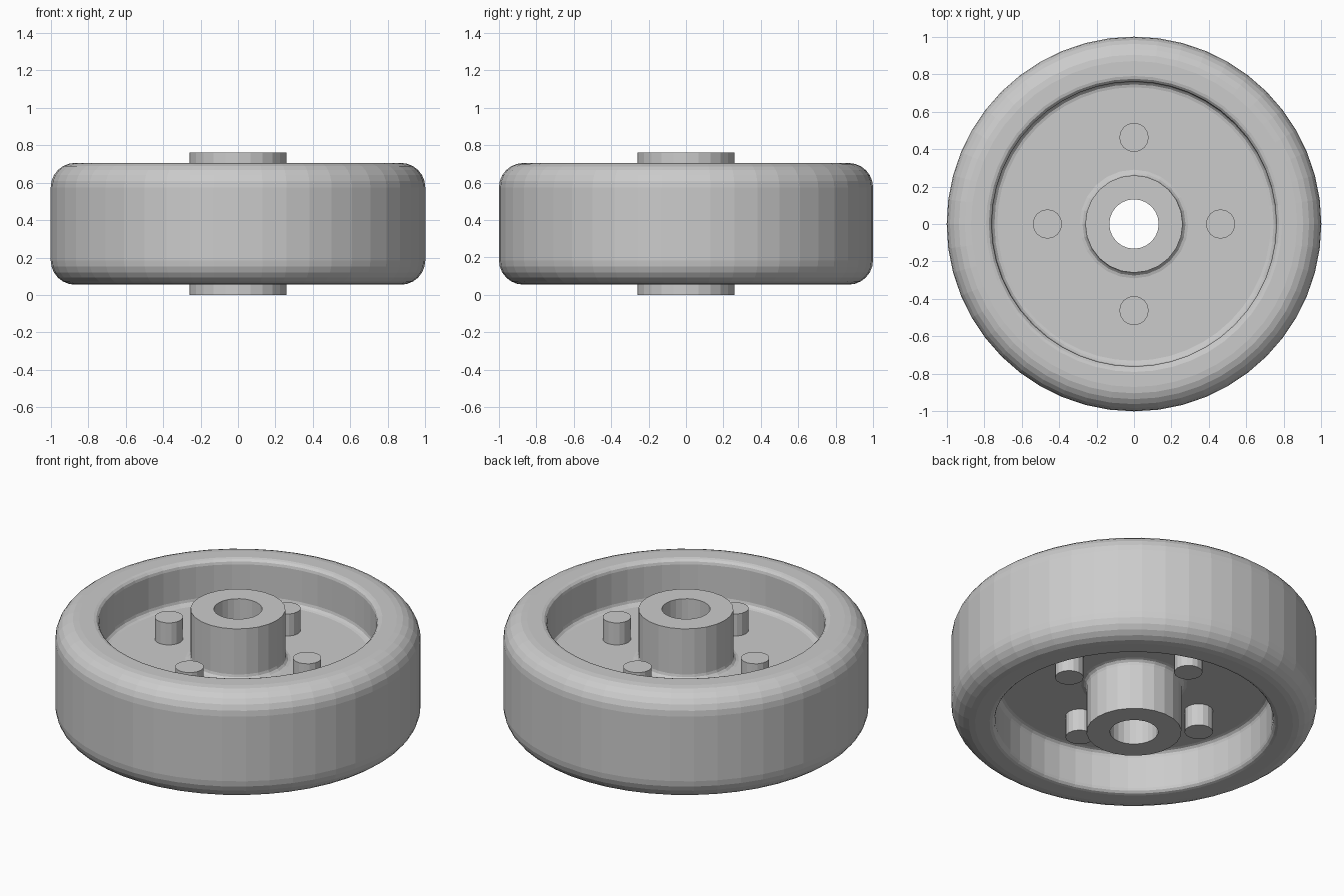
import bpy, bmesh, math

if "Cube" in bpy.data.objects:
    bpy.data.objects.remove(bpy.data.objects["Cube"])

MID = 0.38  # height of the symmetry plane


def arc(cx, cz, r, a0, a1, n):
    """Points of a fillet, angles in degrees."""
    return [(cx + r * math.cos(math.radians(a0 + (a1 - a0) * i / n)),
             cz + r * math.sin(math.radians(a0 + (a1 - a0) * i / n))) for i in range(n + 1)]


def lathe(name, half, sides):
    """Revolve an upper half profile (r, z above the middle), mirrored to a closed ring."""
    loop = half + [(r, -z) for r, z in reversed(half)]
    bm = bmesh.new()
    rings = []
    for k in range(sides):
        a = 2 * math.pi * k / sides
        rings.append([bm.verts.new((r * math.cos(a), r * math.sin(a), z + MID)) for r, z in loop])
    n = len(loop)
    for k in range(sides):
        p, q = rings[k], rings[(k + 1) % sides]
        for i in range(n):
            j = (i + 1) % n
            bm.faces.new((p[i], q[i], q[j], p[j]))
    bmesh.ops.recalc_face_normals(bm, faces=bm.faces)
    me = bpy.data.meshes.new(name)
    bm.to_mesh(me)
    bm.free()
    ob = bpy.data.objects.new(name, me)
    bpy.context.collection.objects.link(ob)
    return ob


WEB = 0.075   # half thickness of the web
RIM = 0.325   # half width of the tread

# Tread, recess wall and web in one profile, from the hub outwards
wheel = [(0.2, WEB), (0.245, WEB)]
wheel = [(0.2, WEB)] + [(0.29, WEB)]
wheel += arc(0.73, WEB + 0.03, 0.03, -90, 0, 3)
wheel += arc(0.79, RIM - 0.03, 0.03, 180, 90, 3)
wheel += arc(0.87, RIM - 0.13, 0.13, 90, 0, 6)
lathe("wheel_body", wheel, 48)

# Hub with bore and a small fillet at its foot
hub = [(0.132, 0.38), (0.26, 0.38)] + arc(0.29, WEB + 0.03, 0.03, 180, 270, 3)
lathe("hub", hub + [(0.29, WEB - 0.01)], 24)

# Four pins through the web
for i in range(4):
    a = i * math.pi / 2
    bpy.ops.mesh.primitive_cylinder_add(
        vertices=16, radius=0.078, depth=0.416,
        location=(0.462 * math.cos(a), 0.462 * math.sin(a), MID))
    bpy.context.object.name = f"pin_{i + 1}"
